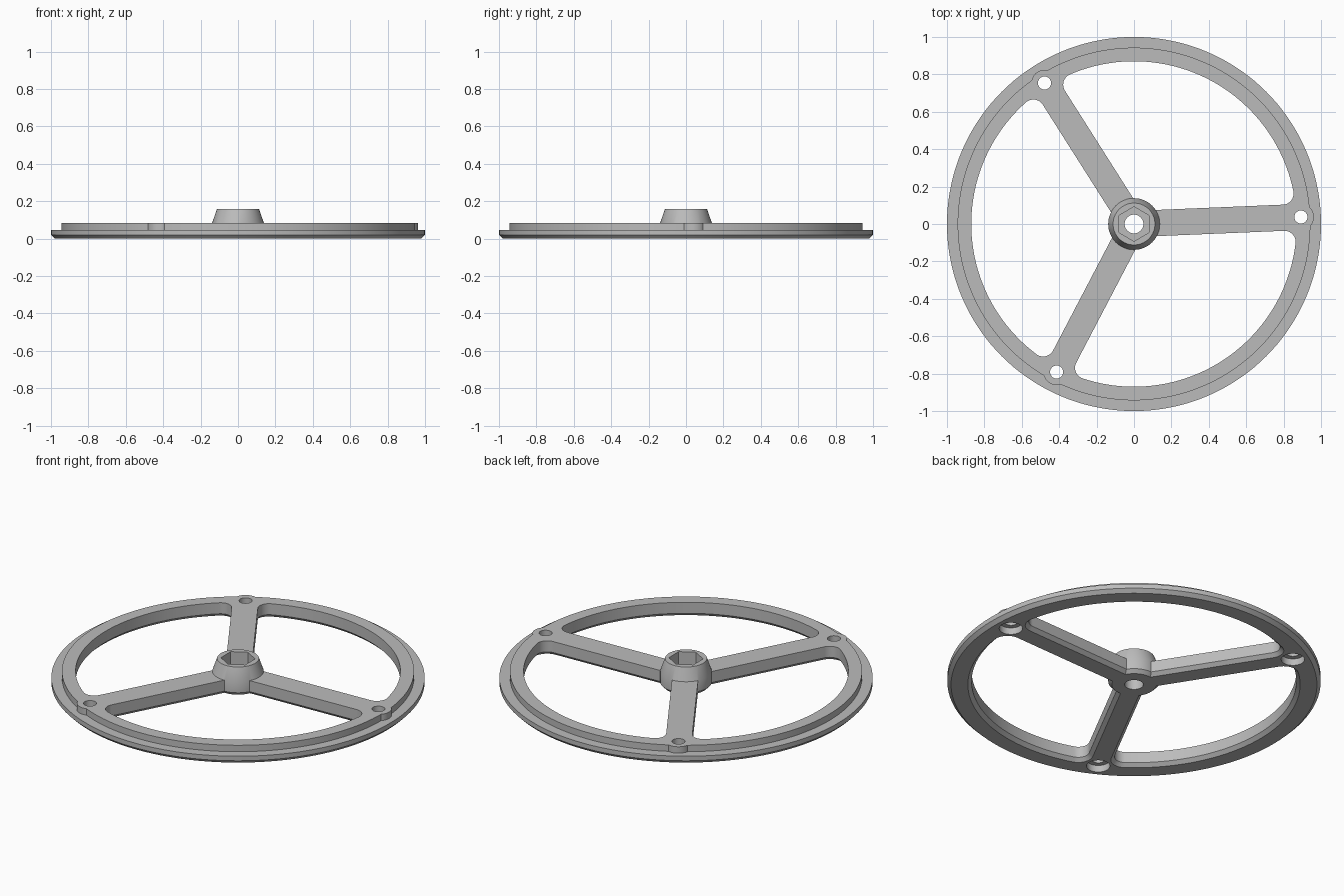
import bpy, bmesh, math
from math import cos, sin, pi, radians
from mathutils import Matrix

if "Cube" in bpy.data.objects:
    bpy.data.objects.remove(bpy.data.objects["Cube"])

SPOKE_ANGLE = radians(2.4)
HOLE_R = 0.893          # distance of the rim holes from the axis
RIM, HALF, FILLET = 0.87, 0.07, 0.06   # window radius, half spoke width, corner radius

grey = bpy.data.materials.new("grey metal")
grey.diffuse_color = (0.5, 0.5, 0.5, 1)
grey.use_nodes = True
grey.node_tree.nodes["Principled BSDF"].inputs["Base Color"].default_value = grey.diffuse_color


def loft(name, rings):
    """Closed solid through equal-length rings of (x, y, z) points, capped at both ends."""
    bm = bmesh.new()
    rows = [[bm.verts.new(p) for p in ring] for ring in rings]
    n = len(rows[0])
    for a, b in zip(rows, rows[1:]):
        for i in range(n):
            j = (i + 1) % n
            bm.faces.new((a[i], a[j], b[j], b[i]))
    bm.faces.new(rows[0][::-1])
    bm.faces.new(rows[-1])
    bmesh.ops.recalc_face_normals(bm, faces=bm.faces)
    mesh = bpy.data.meshes.new(name)
    bm.to_mesh(mesh)
    bm.free()
    mesh.materials.append(grey)
    ob = bpy.data.objects.new(name, mesh)
    bpy.context.collection.objects.link(ob)
    return ob


def turned(name, profile, n, x=0, y=0, turn=0.0):
    """Round solid from a (radius, height) profile."""
    return loft(name, [[(x + r * cos(turn + 2 * pi * i / n), y + r * sin(turn + 2 * pi * i / n), z)
                        for i in range(n)] for r, z in profile])


def combine(target, tool, operation):
    mod = target.modifiers.new(operation, 'BOOLEAN')
    mod.operation, mod.solver, mod.object = operation, 'EXACT', tool
    bpy.context.view_layer.update()
    mesh = bpy.data.meshes.new_from_object(
        target.evaluated_get(bpy.context.evaluated_depsgraph_get()))
    target.modifiers.clear()
    target.data = mesh
    bpy.data.objects.remove(tool)


def window(d, z):
    """Outline of the opening between two spokes, grown outwards by d."""
    cy = HALF + FILLET
    cx = math.sqrt((RIM - FILLET) ** 2 - cy ** 2)
    phi = math.atan2(cy, cx)
    third = 2 * pi / 3
    r = FILLET + d
    pts = []
    for i in range(13):                      # first rounded corner
        a = -pi / 2 + (phi + pi / 2) * i / 12
        pts.append((cx + r * cos(a), cy + r * sin(a), z))
    for i in range(1, 48):                   # rim arc
        a = phi + (third - 2 * phi) * i / 48
        pts.append(((RIM + d) * cos(a), (RIM + d) * sin(a), z))
    ex, ey = (RIM - FILLET) * cos(third - phi), (RIM - FILLET) * sin(third - phi)
    for i in range(13):                      # second rounded corner
        a = third - phi + (phi + pi / 2) * i / 12
        pts.append((ex + r * cos(a), ey + r * sin(a), z))
    k = (HALF - d) / sin(pi / 3)             # inner corner, hidden in the hub
    pts.append((k * cos(pi / 3), k * sin(pi / 3), z))
    return pts


# Stepped disc with a bevelled lower edge
wheel = turned("wheel", [(0.98, 0), (1, 0.02), (1, 0.047), (0.943, 0.047), (0.943, 0.085)], 144)

# Round ears around the rim holes
angles = [SPOKE_ANGLE + k * 2 * pi / 3 for k in range(3)]
for a in angles:
    x, y = HOLE_R * cos(a), HOLE_R * sin(a)
    combine(wheel, turned("ear", [(0.07, 0.03), (0.07, 0.085)], 48, x, y), 'UNION')

# Openings between the spokes, bevelled underneath
for a in angles:
    cutter = loft("window_cutter", [window(0.04, -0.02), window(0, 0.02), window(0, 0.12)])
    cutter.data.transform(Matrix.Rotation(a, 4, 'Z'))
    combine(wheel, cutter, 'DIFFERENCE')

# Rim holes, counterbored from below
for a in angles:
    x, y = HOLE_R * cos(a), HOLE_R * sin(a)
    combine(wheel, turned("hole_cutter", [(0.063, -0.05), (0.063, 0.04), (0.035, 0.04), (0.035, 0.12)],
                          32, x, y), 'DIFFERENCE')

# Conical hub with a hexagonal socket and a through bore
hub = turned("hub", [(0.119, 0), (0.138, 0.02), (0.138, 0.085), (0.112, 0.16)], 64)
combine(wheel, hub, 'UNION')
combine(wheel, turned("socket_cutter", [(0.092, 0.07), (0.092, 0.25)], 6, turn=pi / 2), 'DIFFERENCE')
combine(wheel, turned("bore_cutter", [(0.05, -0.1), (0.05, 0.25)], 48), 'DIFFERENCE')

wheel.data.materials.clear()
wheel.data.materials.append(grey)
bpy.context.view_layer.objects.active = wheel
wheel.select_set(True)
bpy.ops.object.shade_smooth_by_angle(angle=radians(30))
